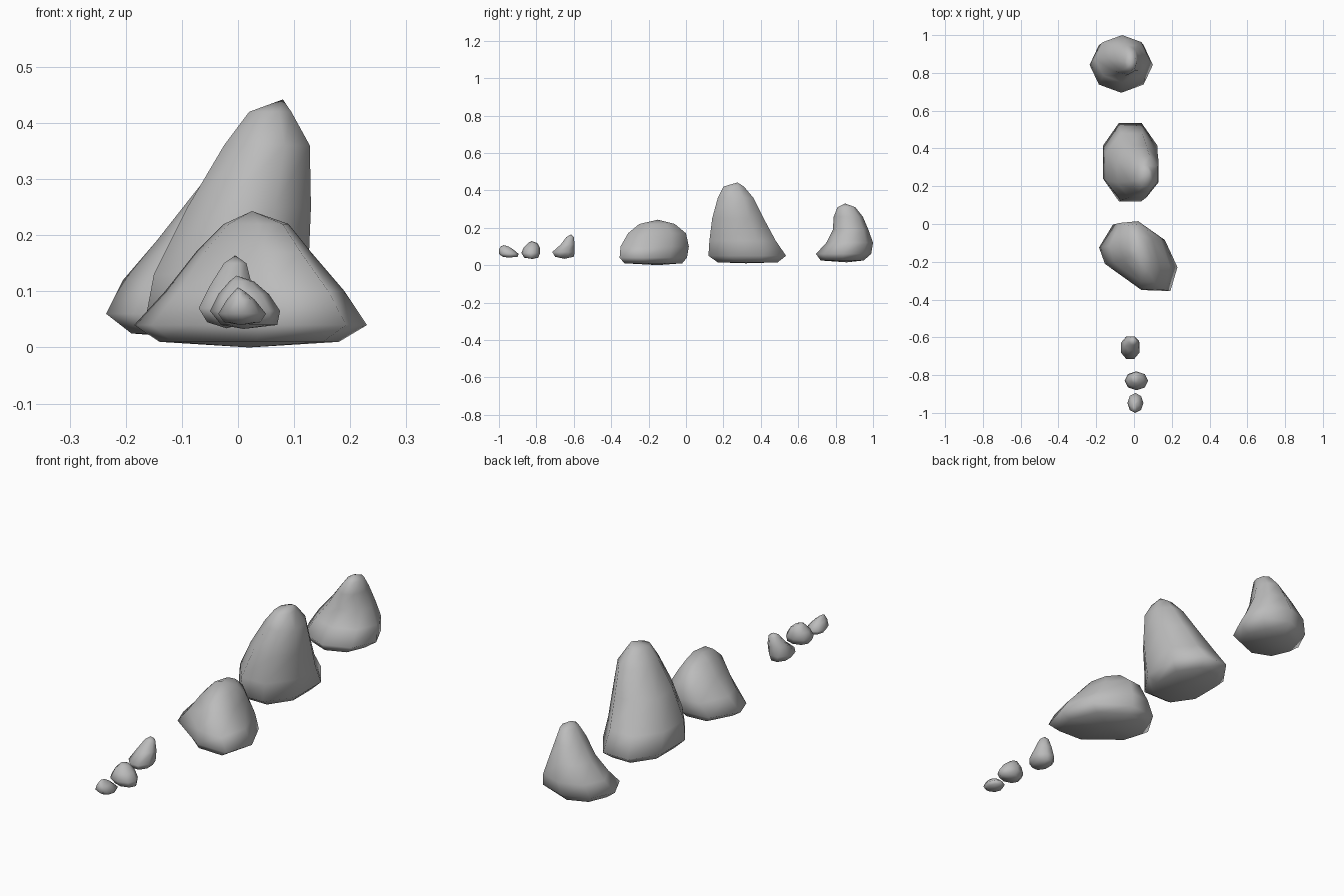
import bpy
import bmesh
import math

cube = bpy.data.objects.get("Cube")
if cube:
    bpy.data.objects.remove(cube, do_unlink=True)

# One plain stone colour
stone = bpy.data.materials.new("stone_grey")
stone.use_nodes = True
grey = (0.5, 0.5, 0.5, 1)
stone.diffuse_color = grey
stone.node_tree.nodes["Principled BSDF"].inputs["Base Color"].default_value = grey


def octagon(turn):
    """Eight-sided outline scaled to fill a unit square."""
    angles = [math.radians(turn + 45 * i) for i in range(8)]
    reach = max(math.cos(a) for a in angles)
    return [(math.cos(a) / reach, math.sin(a) / reach) for a in angles]


POINTED = octagon(0)
FLAT_SIDED = octagon(22.5)
# Outline stretched along a diagonal
SLANTED = [(1, -.3), (.68, .5), (-.05, 1), (-.65, .95),
           (-1, .28), (-.85, -.2), (.08, -.97), (.82, -1)]


def rock(name, outline, bottom, rings, top):
    """Loft the outline through rings (z, x_min, x_max, y_min, y_max), closed by two tips."""
    bm = bmesh.new()
    loops = []
    for z, x_min, x_max, y_min, y_max in rings:
        cx, cy = (x_min + x_max) / 2, (y_min + y_max) / 2
        rx, ry = (x_max - x_min) / 2, (y_max - y_min) / 2
        loops.append([bm.verts.new((cx + u * rx, cy + v * ry, z)) for u, v in outline])
    low, high = bm.verts.new(bottom), bm.verts.new(top)
    count = len(outline)
    for i in range(count):
        j = (i + 1) % count
        for lower, upper in zip(loops, loops[1:]):
            bm.faces.new((lower[i], lower[j], upper[j], upper[i]))
        bm.faces.new((low, loops[0][j], loops[0][i]))
        bm.faces.new((high, loops[-1][i], loops[-1][j]))
    bmesh.ops.recalc_face_normals(bm, faces=bm.faces)
    for face in bm.faces:
        face.smooth = True
    mesh = bpy.data.meshes.new(name)
    bm.to_mesh(mesh)
    bm.free()
    mesh.materials.append(stone)
    obj = bpy.data.objects.new(name, mesh)
    bpy.context.scene.collection.objects.link(obj)
    return obj


# Hooked rock at the back
rock("hooked_rock", POINTED, (-.06, .86, .015), [
    (.025, -.19, .05, .72, .95),
    (.06, -.235, .1, .695, .99),
    (.12, -.205, .08, .75, 1),
    (.19, -.145, .05, .785, .975),
    (.26, -.09, .025, .79, .945),
    (.31, -.05, .015, .81, .905),
], (-.02, .85, .33))

# Tall leaning rock
rock("tall_rock", FLAT_SIDED, (-.02, .32, .01), [
    (.015, -.13, .09, .17, .49),
    (.05, -.165, .125, .12, .535),
    (.13, -.15, .125, .125, .48),
    (.25, -.09, .13, .14, .415),
    (.36, -.025, .128, .17, .36),
    (.42, .02, .095, .2, .31),
], (.08, .275, .442))

# Broad ridged rock
rock("broad_rock", SLANTED, (.02, -.15, 0), [
    (.01, -.14, .18, -.33, -.02),
    (.04, -.185, .23, -.355, .005),
    (.1, -.13, .19, -.35, .015),
    (.17, -.075, .13, -.31, 0),
    (.22, -.025, .09, -.25, -.06),
], (.025, -.15, .243))

# Three small stones at the front
rock("small_pointed_stone", FLAT_SIDED, (-.02, -.65, .034), [
    (.045, -.055, .015, -.7, -.6),
    (.07, -.07, .03, -.715, -.595),
    (.11, -.05, .025, -.67, -.595),
    (.15, -.025, .015, -.64, -.6),
], (-.005, -.615, .164))

rock("small_round_stone", POINTED, (.01, -.82, .033), [
    (.04, -.03, .07, -.865, -.79),
    (.065, -.05, .075, -.88, -.78),
    (.095, -.035, .055, -.868, -.782),
    (.118, -.015, .028, -.845, -.795),
], (-.003, -.825, .128))

rock("small_flat_stone", POINTED, (.005, -.95, .04), [
    (.045, -.025, .04, -.98, -.9),
    (.06, -.035, .05, -1, -.895),
    (.085, -.02, .03, -1, -.925),
    (.1, -.007, .012, -.99, -.95),
], (0, -.975, .107))
